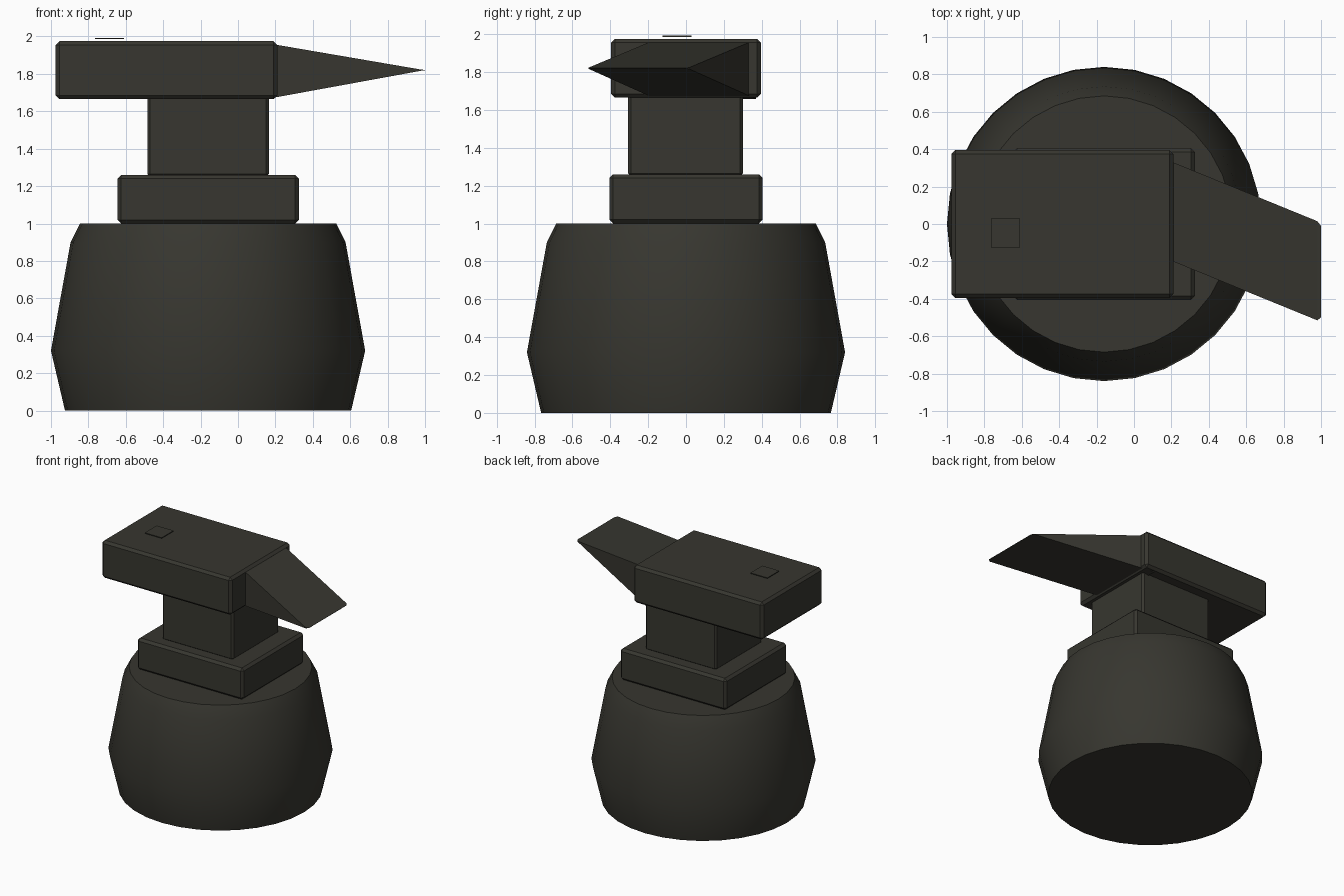
import bpy, bmesh, math

if "Cube" in bpy.data.objects:
    bpy.data.objects.remove(bpy.data.objects["Cube"])

mat = bpy.data.materials.new("dark_iron")
mat.diffuse_color = (0.038, 0.037, 0.029, 1)
mat.use_nodes = True
mat.node_tree.nodes["Principled BSDF"].inputs["Base Color"].default_value = mat.diffuse_color


def make(name, bm, bevel=0.0, smooth=False):
    """Turn a bmesh into a named object, with optional chamfer and smoothing."""
    bmesh.ops.recalc_face_normals(bm, faces=bm.faces)
    mesh = bpy.data.meshes.new(name)
    bm.to_mesh(mesh)
    bm.free()
    mesh.materials.append(mat)
    ob = bpy.data.objects.new(name, mesh)
    bpy.context.collection.objects.link(ob)
    if bevel:
        mod = ob.modifiers.new("chamfer", 'BEVEL')
        mod.width = bevel
        mod.segments = 1
    if smooth:
        bpy.ops.object.select_all(action='DESELECT')
        ob.select_set(True)
        bpy.context.view_layer.objects.active = ob
        bpy.ops.object.shade_smooth_by_angle(angle=math.radians(30))
    return ob


def box(name, x0, x1, y0, y1, z0, z1, bevel=0.0):
    bm = bmesh.new()
    bmesh.ops.create_cube(bm, size=1)
    for v in bm.verts:
        v.co.x = x1 if v.co.x > 0 else x0
        v.co.y = y1 if v.co.y > 0 else y0
        v.co.z = z1 if v.co.z > 0 else z0
    return make(name, bm, bevel)


# Round stump: profile of (radius, height) rings
SIDES, CX = 32, -0.16
profile = [(0.765, 0.0), (0.84, 0.32), (0.735, 0.90), (0.685, 1.0)]
bm = bmesh.new()
rings = []
for r, z in profile:
    rings.append([bm.verts.new((CX + r * math.cos(i * math.tau / SIDES),
                                r * math.sin(i * math.tau / SIDES), z))
                  for i in range(SIDES)])
for a, b in zip(rings, rings[1:]):
    for i in range(SIDES):
        j = (i + 1) % SIDES
        bm.faces.new((a[i], a[j], b[j], b[i]))
bm.faces.new(rings[0])
bm.faces.new(rings[-1])
make("stump", bm, smooth=True)

# Anvil body
box("anvil_foot", -0.645, 0.325, -0.405, 0.405, 1.0, 1.26, 0.02)
box("anvil_waist", -0.485, 0.165, -0.305, 0.30, 1.25, 1.68, 0.015)
box("anvil_head", -0.975, 0.21, -0.395, 0.395, 1.665, 1.975, 0.02)

# Square hole marking, just above the head
box("hardy_hole", -0.765, -0.61, -0.125, 0.03, 1.986, 1.992)

# Horn: skewed wedge, thinning to a sharp edge with clipped corners
sections = [(0.11, -0.16, 0.37, 1.658, 1.972),
            (0.98, -0.515, 0.015, 1.817, 1.823),
            (1.0, -0.50, -0.01, 1.819, 1.821)]
bm = bmesh.new()
loops = [[bm.verts.new((x, y, z)) for y, z in
          ((y0, z0), (y1, z0), (y1, z1), (y0, z1))]
         for x, y0, y1, z0, z1 in sections]
for a, b in zip(loops, loops[1:]):
    for i in range(4):
        j = (i + 1) % 4
        bm.faces.new((a[i], a[j], b[j], b[i]))
bm.faces.new(loops[0])
bm.faces.new(loops[-1])
make("anvil_horn", bm)
